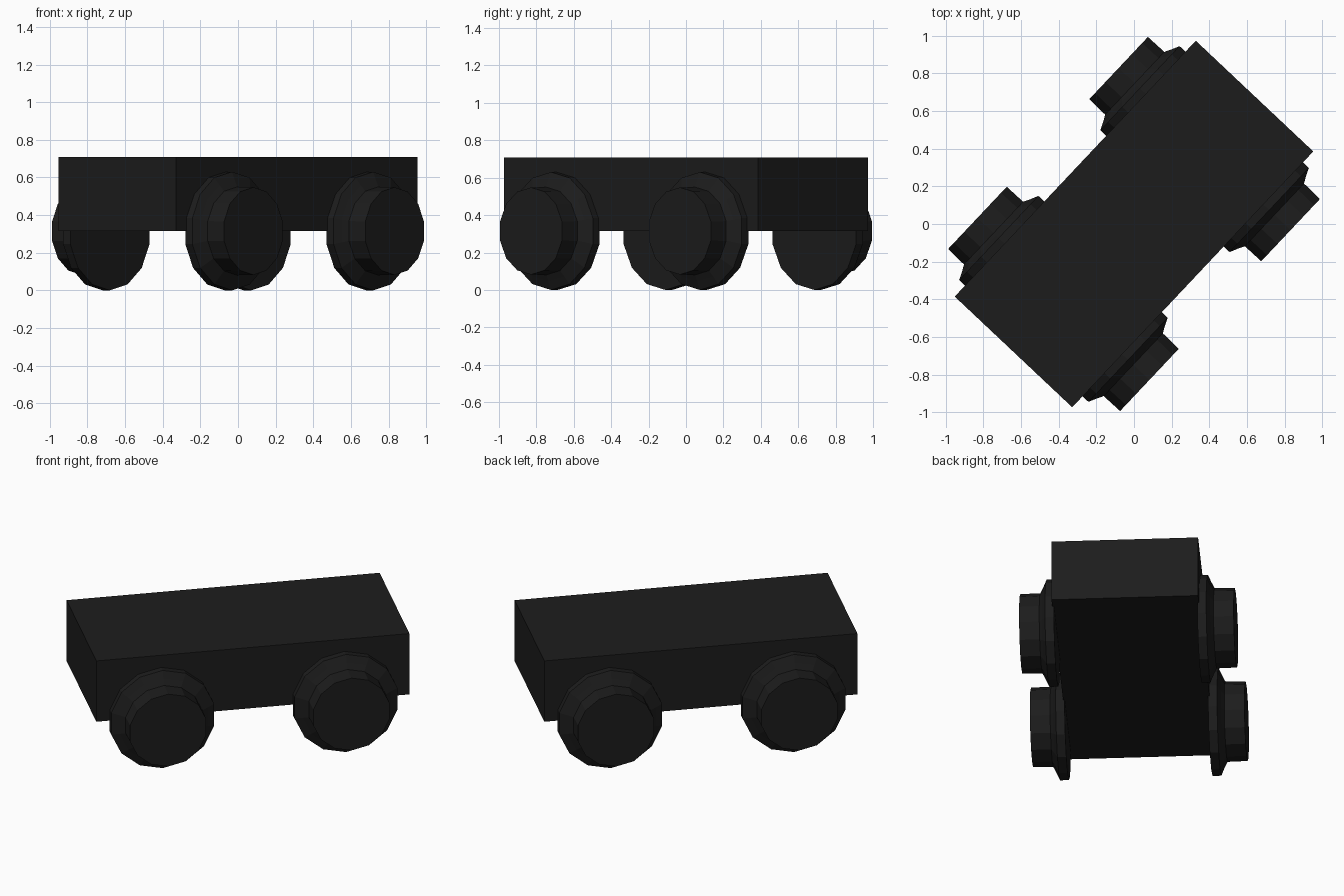
import bpy, bmesh, math
from mathutils import Matrix

if "Cube" in bpy.data.objects:
    bpy.data.objects.remove(bpy.data.objects["Cube"])

SIDES = 14
TURN = Matrix.Rotation(math.radians(46.7), 4, 'Z')

dark = bpy.data.materials.new("dark")
dark.diffuse_color = (0.012, 0.012, 0.012, 1)
dark.use_nodes = True
dark.node_tree.nodes["Principled BSDF"].inputs["Base Color"].default_value = dark.diffuse_color


def finish(name, bm):
    bmesh.ops.recalc_face_normals(bm, faces=bm.faces)
    mesh = bpy.data.meshes.new(name)
    bm.to_mesh(mesh)
    bm.free()
    mesh.materials.append(dark)
    ob = bpy.data.objects.new(name, mesh)
    ob.matrix_world = TURN
    bpy.context.collection.objects.link(ob)


# Box body
bm = bmesh.new()
bmesh.ops.create_cube(bm, size=1, matrix=Matrix.Translation((0, 0, 0.512))
                      @ Matrix.Diagonal((1.868, 0.858, 0.392, 1)))
finish("body", bm)

# Flanged wheel profile: (distance outward, radius)
PROFILE = [(0.42, 0.315), (0.472, 0.315), (0.492, 0.27), (0.51, 0.235), (0.628, 0.233)]


def wheel(name, x, side):
    bm = bmesh.new()
    rings = []
    for out, r in PROFILE:
        rings.append([bm.verts.new((x + r * math.sin(2 * math.pi * i / SIDES), side * out,
                                    0.315 - r * math.cos(2 * math.pi * i / SIDES)))
                      for i in range(SIDES)])
    for a, b in zip(rings, rings[1:]):
        for i in range(SIDES):
            j = (i + 1) % SIDES
            bm.faces.new((a[i], a[j], b[j], b[i]))
    bm.faces.new(rings[0])
    bm.faces.new(rings[-1])
    finish(name, bm)


for end, x in (("front", -0.547), ("back", 0.547)):
    for hand, side in (("left", 1), ("right", -1)):
        wheel(f"{end}_{hand}_wheel", x, side)
